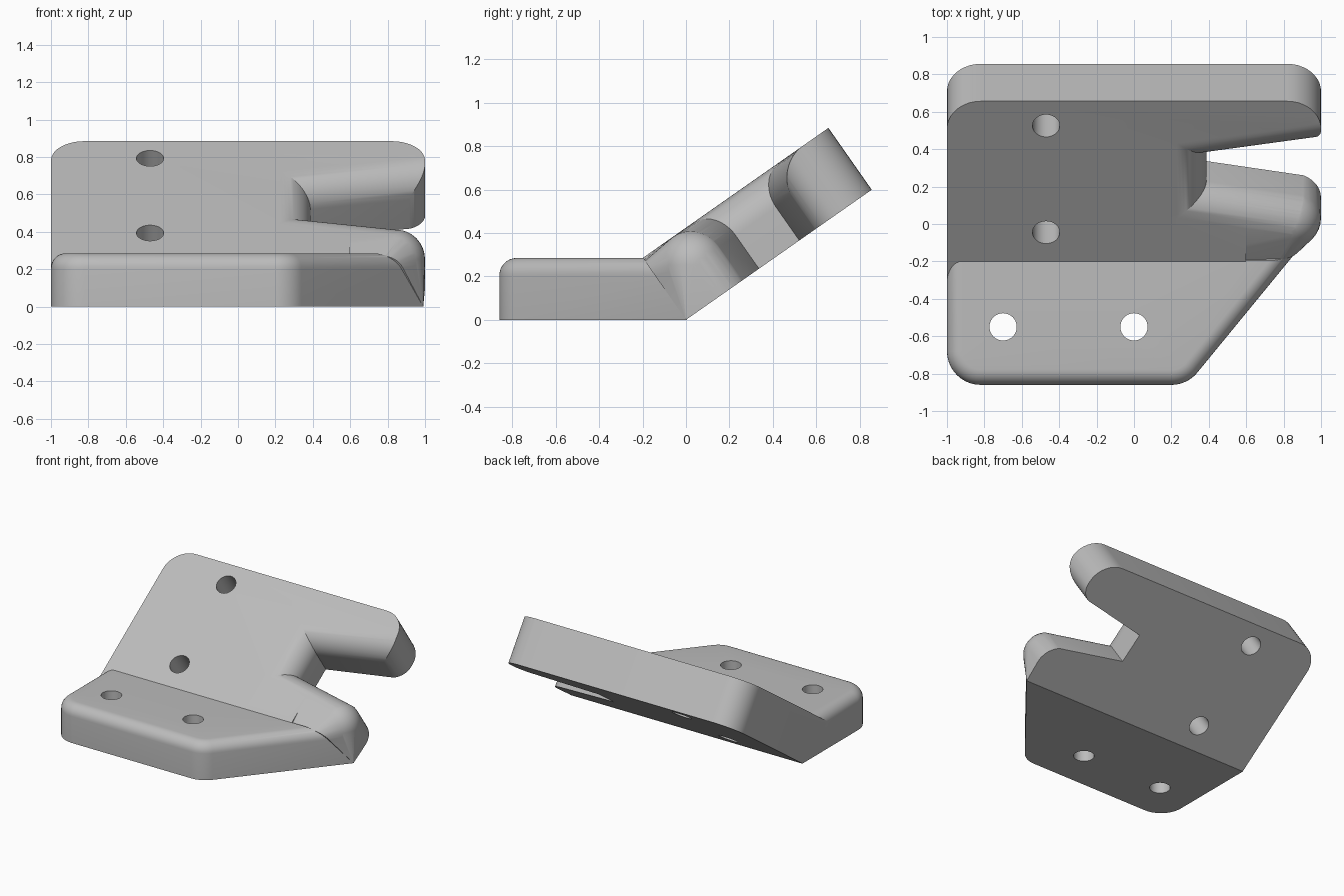
import bpy, bmesh, math
from mathutils import Vector

cube = bpy.data.objects.get("Cube")
if cube:
    bpy.data.objects.remove(cube, do_unlink=True)

TILT = math.radians(35)
C, S = math.cos(TILT), math.sin(TILT)
THICK = 0.348      # tilted plate thickness
BASE_H = 0.285     # flat plate thickness
LENGTH = 1.045     # tilted plate length
R = 0.16           # large fillet
R_BASE = 0.08      # small fillet
ALONG = Vector((0, C, S))

steel = bpy.data.materials.new("plain_grey")
steel.use_nodes = True
steel.diffuse_color = (0.5, 0.5, 0.5, 1)
steel.node_tree.nodes["Principled BSDF"].inputs["Base Color"].default_value = (0.5, 0.5, 0.5, 1)


def tilted(x, v, n):
    """Plate coordinates (across, up the slope, off the underside) to world."""
    return Vector((x, v * C - n * S, v * S + n * C))


def fillet(depth, r):
    """Inset of a quarter-round edge at a depth below the top face."""
    t = min(max(depth, 0), r)
    return r - math.sqrt(r * r - (r - t) ** 2)


def rounded(corners, inset=0, seg=10):
    """Counter-clockwise outline with (x, y, radius) corners."""
    pts = []
    for i, (x, y, r) in enumerate(corners):
        p = Vector((x, y))
        if r == 0:
            pts.append(p)
            continue
        a = (Vector(corners[i - 1][:2]) - p).normalized()
        b = (Vector(corners[(i + 1) % len(corners)][:2]) - p).normalized()
        half = a.angle(b) / 2
        centre = p + (a + b).normalized() * (r / math.sin(half))
        start = math.atan2(-a.x, a.y) + math.pi
        sweep = math.pi - 2 * half
        for k in range(seg + 1):
            g = start + sweep * k / seg
            pts.append(centre + (r - inset) * Vector((math.cos(g), math.sin(g))))
    return pts


def finish(name, bm):
    bmesh.ops.recalc_face_normals(bm, faces=bm.faces)
    mesh = bpy.data.meshes.new(name)
    bm.to_mesh(mesh)
    bm.free()
    obj = bpy.data.objects.new(name, mesh)
    bpy.context.collection.objects.link(obj)
    mesh.materials.append(steel)
    return obj


def clip(bm, point, normal):
    """Keep the side behind the plane and cap the cut."""
    geom = bm.verts[:] + bm.edges[:] + bm.faces[:]
    cut = bmesh.ops.bisect_plane(bm, geom=geom, plane_co=point, plane_no=normal, clear_outer=True)
    edges = [e for e in cut["geom_cut"] if isinstance(e, bmesh.types.BMEdge)]
    bmesh.ops.holes_fill(bm, edges=[e for e in edges if e.is_boundary], sides=0)


def hull(name, pts, planes=()):
    bm = bmesh.new()
    for p in pts:
        bm.verts.new(p)
    bmesh.ops.remove_doubles(bm, verts=bm.verts, dist=0.0005)
    bmesh.ops.convex_hull(bm, input=bm.verts)
    bmesh.ops.delete(bm, geom=[v for v in bm.verts if not v.link_faces], context='VERTS')
    bmesh.ops.dissolve_limit(bm, angle_limit=0.002, verts=bm.verts, edges=bm.edges)
    for point, normal in planes:
        clip(bm, point, normal)
    return finish(name, bm)


def loft(name, rings, planes=()):
    bm = bmesh.new()
    rows = [[bm.verts.new(p) for p in ring] for ring in rings]
    for lo, hi in zip(rows, rows[1:]):
        for i in range(len(lo)):
            j = (i + 1) % len(lo)
            bm.faces.new((lo[i], lo[j], hi[j], hi[i]))
    bm.faces.new(rows[0])
    bm.faces.new(rows[-1])
    bmesh.ops.recalc_face_normals(bm, faces=bm.faces)
    for point, normal in planes:
        clip(bm, point, normal)
    return finish(name, bm)


def combine(body, other, operation):
    mod = body.modifiers.new(operation.lower(), 'BOOLEAN')
    mod.operation, mod.solver, mod.object = operation, 'EXACT', other
    bpy.context.view_layer.objects.active = body
    bpy.ops.object.modifier_apply(modifier=mod.name)
    bpy.data.objects.remove(other, do_unlink=True)


def diagonal(y):
    return 0.99 + 0.82 * y


def low_wall(x):
    return 0.413 - 0.179 * (x - 0.39)


def high_wall(x):
    return 0.635 + 0.167 * (x - 0.39)


# Flat base plate with rounded corners and a filleted top rim
base_outline = [(-1, -0.86, 0.18), (diagonal(-0.86), -0.86, 0.18),
                (diagonal(0.3), 0.3, 0.09), (-1, 0.3, 0.09)]
base_pts = [(p.x, p.y, 0) for p in rounded(base_outline)]
for k in range(9):
    depth = R_BASE * (1 - math.sin(math.pi / 2 * k / 8))
    ring = rounded(base_outline, fillet(depth, R_BASE))
    base_pts += [(p.x, p.y, BASE_H - depth) for p in ring]
base = hull("base_plate", base_pts, [(ALONG * 0.003, ALONG)])

# Tilted plate with the upper arm
plate_outline = rounded([(-1, -0.2, 0), (0.6, -0.2, 0), (0.6, high_wall(0.6), 0),
                         (1, high_wall(1), 0.13), (1, LENGTH, 0.18), (-1, LENGTH, 0.18)])
bracket = loft("bracket", [[tilted(p.x, p.y, n) for p in plate_outline] for n in (0, THICK)],
               [(Vector((0, 0, 0)), Vector((0, 0, -1)))])


def ball(centre, r, seg=32):
    for i in range(seg // 2 + 1):
        a = math.pi * i / (seg // 2)
        for j in range(seg):
            b = math.tau * j / seg
            yield centre + r * Vector((math.sin(a) * math.cos(b), math.sin(a) * math.sin(b), math.cos(a)))


# Lower arm with a ball-rounded tip and a filleted diagonal side
TIP_X, TIP_V = 1 - R, 0.172
arm_pts = [tilted(0.2, v, n) for v in (0, low_wall(0.2)) for n in (0, THICK - R)]
arm_pts += [tilted(0.2, v, THICK) for v in (0, low_wall(0.2) - R)]
arm_pts += [tilted(TIP_X + R * math.cos(a), TIP_V + R * math.sin(a), 0)
            for a in (math.tau * k / 32 for k in range(32))]
arm_pts += list(ball(tilted(TIP_X, TIP_V, THICK - R), R))
arm_pts += list(ball(tilted(0.2, low_wall(0.2) - R, THICK - R), R))
arm_pts.append(Vector((diagonal(0), 0, 0)))
side_z = BASE_H - R_BASE
side_y = -side_z * S / C
side_x = diagonal(side_y) - R_BASE * math.hypot(1, 0.82)
arm_pts += list(ball(Vector((side_x, side_y, side_z)), R_BASE))
lower_arm = hull("lower_arm", arm_pts, [(Vector((0, 0, 0)), -ALONG),
                                        (tilted(0, 0, 0), -tilted(0, 0, 1))])

combine(bracket, base, 'UNION')
combine(bracket, lower_arm, 'UNION')

# Tapered slot whose top rim flares outward
rings = []
for depth in [-0.1] + [R * (1 - math.cos(math.pi / 2 * k / 14)) for k in range(15)] + [THICK + 0.1]:
    f = fillet(depth, R) + 0.003
    x0, x1 = 0.39 - f, 1.3
    rings.append([tilted(x, v, THICK - depth) for x, v in (
        (x0, low_wall(x0) - f), (x1, low_wall(x1) - f), (x1, high_wall(x1) + f), (x0, high_wall(x0) + f))])
combine(bracket, loft("slot_cutter", rings), 'DIFFERENCE')


# Bolt holes through both plates
def hole(place):
    circle = [(0.073 * math.cos(a), 0.073 * math.sin(a)) for a in (math.tau * k / 40 for k in range(40))]
    rings = [[place(x, y, h) for x, y in circle] for h in (-0.1, 0.5)]
    combine(bracket, loft("hole_cutter", rings), 'DIFFERENCE')


for hx in (-0.7, 0):
    hole(lambda x, y, h: Vector((x + hx, y - 0.55, h)))
for hv in (0.885, 0.189):
    hole(lambda x, y, h: tilted(x - 0.47, y + hv, h))

# Smooth fillets, crisp edges
bpy.ops.object.select_all(action='DESELECT')
bracket.select_set(True)
bpy.context.view_layer.objects.active = bracket
bpy.ops.object.shade_smooth_by_angle(angle=math.radians(28))
